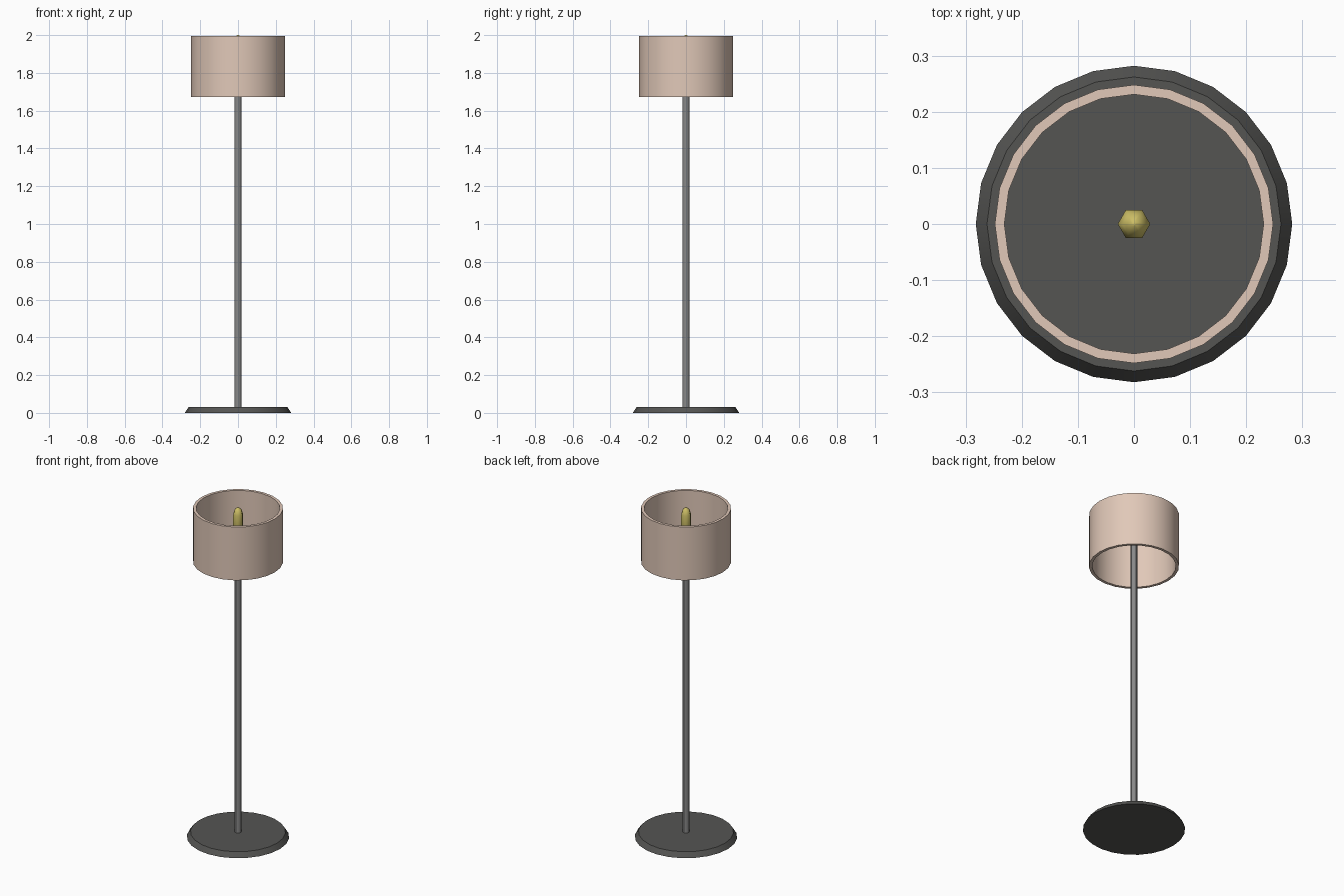
import bpy, bmesh, math

if "Cube" in bpy.data.objects:
    bpy.data.objects.remove(bpy.data.objects["Cube"])


def lathe(name, profile, sides, color, ring=False, angle=30):
    """Turn (radius, z) points round z; a ring joins last to first, else ends are capped."""
    bm = bmesh.new()
    loops = [[bm.verts.new((r * math.cos(math.tau * i / sides),
                            r * math.sin(math.tau * i / sides), z))
              for i in range(sides)] for r, z in profile]
    pairs = list(zip(loops, loops[1:]))
    if ring:
        pairs.append((loops[-1], loops[0]))
    else:
        bm.faces.new(loops[0])
        bm.faces.new(loops[-1])
    for a, b in pairs:
        for i in range(sides):
            j = (i + 1) % sides
            bm.faces.new((a[i], a[j], b[j], b[i]))
    bmesh.ops.recalc_face_normals(bm, faces=bm.faces)
    me = bpy.data.meshes.new(name)
    bm.to_mesh(me)
    bm.free()
    ob = bpy.data.objects.new(name, me)
    bpy.context.collection.objects.link(ob)
    mat = bpy.data.materials.new(name + "_material")
    mat.diffuse_color = (*color, 1)
    mat.use_nodes = True
    mat.node_tree.nodes["Principled BSDF"].inputs["Base Color"].default_value = mat.diffuse_color
    me.materials.append(mat)
    bpy.ops.object.select_all(action='DESELECT')
    ob.select_set(True)
    bpy.context.view_layer.objects.active = ob
    bpy.ops.object.shade_smooth_by_angle(angle=math.radians(angle))
    return ob


# Bevelled foot disc and slim pole
lathe("base", [(0.282, 0), (0.262, 0.03)], 24, (0.09, 0.09, 0.086))
lathe("pole", [(0.0185, 0.028), (0.0185, 1.84)], 12, (0.25, 0.25, 0.25))

# Open drum shade with wall thickness
lathe("shade", [(0.248, 1.672), (0.248, 1.996), (0.231, 1.996), (0.231, 1.672)],
      24, (0.75, 0.58, 0.48), ring=True)

# Six-sided upright bulb with rounded ends
lathe("bulb", [(0.012, 1.82), (0.029, 1.85), (0.029, 1.96), (0.021, 1.985), (0.004, 2.0)],
      6, (0.6, 0.51, 0.13), angle=75)
